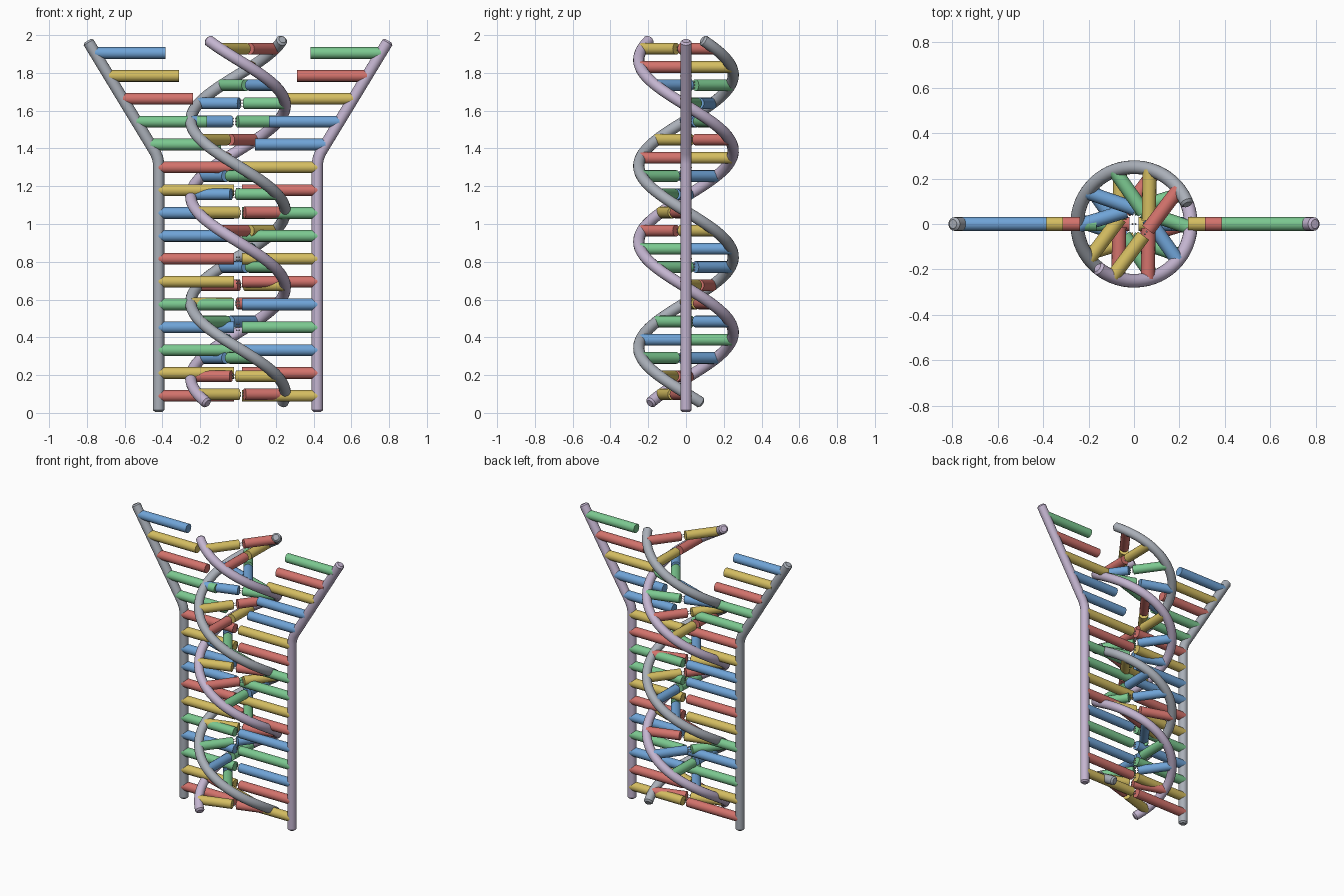
import bpy, bmesh, math
from mathutils import Vector, Matrix

cube = bpy.data.objects.get("Cube")
if cube:
    bpy.data.objects.remove(cube, do_unlink=True)

TUBE, ROD, COIL = 0.03, 0.031, 0.25
STEP, STEPS = 0.0963, 20
Z_LOW = 0.05
Z_TOP = Z_LOW + STEP * STEPS


def material(name, rgb):
    mat = bpy.data.materials.new(name)
    mat.use_nodes = True
    mat.diffuse_color = (*rgb, 1)
    mat.node_tree.nodes["Principled BSDF"].inputs["Base Color"].default_value = (*rgb, 1)
    return mat


RED = material("salmon red", (0.65, 0.17, 0.15))
YELLOW = material("warm yellow", (0.66, 0.51, 0.12))
GREEN = material("soft green", (0.20, 0.58, 0.28))
BLUE = material("sky blue", (0.16, 0.37, 0.68))
LAVENDER = material("lavender", (0.55, 0.46, 0.63))
GREY = material("cool grey", (0.40, 0.43, 0.48))
WHITE = material("bond white", (0.75, 0.75, 0.75))

COLOUR = {"R": RED, "Y": YELLOW, "G": GREEN, "B": BLUE}
PARTNER = {"R": "Y", "Y": "R", "G": "B", "B": "G"}
SEQUENCE = "YRBGBRYGGRYBBYRGGBRY"


def finish(name, bm, mat):
    mesh = bpy.data.meshes.new(name)
    bm.to_mesh(mesh)
    bm.free()
    mesh.materials.append(mat)
    obj = bpy.data.objects.new(name, mesh)
    bpy.context.collection.objects.link(obj)
    smooth(obj)
    return obj


def smooth(obj):
    bpy.ops.object.select_all(action="DESELECT")
    obj.select_set(True)
    bpy.context.view_layer.objects.active = obj
    bpy.ops.object.shade_smooth_by_angle(angle=math.radians(35))


def rod(name, a, b, mat):
    """Straight round rod between two points."""
    bm = bmesh.new()
    axis = b - a
    turn = axis.to_track_quat("Z", "Y").to_matrix().to_4x4()
    bmesh.ops.create_cone(bm, cap_ends=True, segments=16, radius1=ROD, radius2=ROD,
                          depth=axis.length, matrix=Matrix.Translation((a + b) / 2) @ turn)
    finish(name, bm, mat)


def tube(name, path, mat):
    """Round tube along a path, with chamfered ends."""
    head = path[0] + (path[1] - path[0]).normalized() * 0.01
    tail = path[-1] + (path[-2] - path[-1]).normalized() * 0.01
    points = [path[0], head, *path[1:-1], tail, path[-1]]
    curve = bpy.data.curves.new(name, "CURVE")
    curve.dimensions = "3D"
    curve.bevel_depth = TUBE
    curve.bevel_resolution = 6
    curve.use_fill_caps = True
    spline = curve.splines.new("POLY")
    spline.points.add(len(points) - 1)
    for i, (p, co) in enumerate(zip(spline.points, points)):
        p.co = (*co, 1)
        p.radius = 0.65 if i in (0, len(points) - 1) else 1
    curve.materials.append(mat)
    obj = bpy.data.objects.new(name, curve)
    bpy.context.collection.objects.link(obj)
    bpy.ops.object.select_all(action="DESELECT")
    obj.select_set(True)
    bpy.context.view_layer.objects.active = obj
    bpy.ops.object.convert(target="MESH")
    smooth(bpy.context.view_layer.objects.active)


def add_bonds(bm, centre, direction, count):
    """Tiny beads stacked in the gap of a closed rung."""
    for k in range(count):
        for s in (-1, 1):
            spot = centre + direction * 0.007 * s + Vector((0, 0, (k - (count - 1) / 2) * 0.016))
            bmesh.ops.create_icosphere(bm, subdivisions=1, radius=0.005,
                                       matrix=Matrix.Translation(spot))


def coil_point(z, phase):
    angle = math.radians(230 + phase) + math.tau * (Z_TOP - z) / (STEP * 10)
    return Vector((COIL * math.cos(angle), COIL * math.sin(angle), z))


bonds = bmesh.new()

# Coiled strands
for name, phase, mat in (("coil_strand_lavender", 0, LAVENDER), ("coil_strand_grey", 150, GREY)):
    n = STEPS * 6
    tube(name, [coil_point(Z_LOW + (Z_TOP - Z_LOW) * i / n, phase) for i in range(n + 1)], mat)

# Coiled rungs, two halves each
for i, letter in enumerate(SEQUENCE):
    z = Z_LOW + STEP * (i + 0.5)
    a, b = coil_point(z, 0), coil_point(z, 150)
    mid, along = (a + b) / 2, (b - a).normalized()
    rod(f"coil_rung_{i}_a", a, mid - along * 0.016, COLOUR[letter])
    rod(f"coil_rung_{i}_b", b, mid + along * 0.016, COLOUR[PARTNER[letter]])
    add_bonds(bonds, mid, along, 2 if letter in "RY" else 3)

# Ladder rails, straight below and splayed above
BEND, SPLAY = 1.35, 0.607


def rail_x(z):
    return 0.42 + max(0, z - BEND) * SPLAY


for name, side, mat in (("rail_left", 1, LAVENDER), ("rail_right", -1, GREY)):
    path = [(0.42, 0.005), (0.42, BEND - 0.03), (0.426, BEND), (rail_x(BEND + 0.03), BEND + 0.03),
            (rail_x(1.97), 1.97)]
    tube(name, [Vector((side * x, 0, z)) for x, z in path], mat)

# Ladder rungs: they meet below the bend and part above it
for i, letter in enumerate(SEQUENCE[:16]):
    z = 0.09 + 0.121 * i
    x = rail_x(z)
    inner = 0.02 if z < BEND else x - 0.372
    rod(f"ladder_rung_{i}_left", Vector((x, 0, z)), Vector((inner, 0, z)), COLOUR[letter])
    rod(f"ladder_rung_{i}_right", Vector((-x, 0, z)), Vector((-inner, 0, z)),
        COLOUR[PARTNER[letter]])
    if z < BEND:
        add_bonds(bonds, Vector((0, 0, z)), Vector((1, 0, 0)), 2 if letter in "RY" else 3)

finish("bond_beads", bonds, WHITE)
